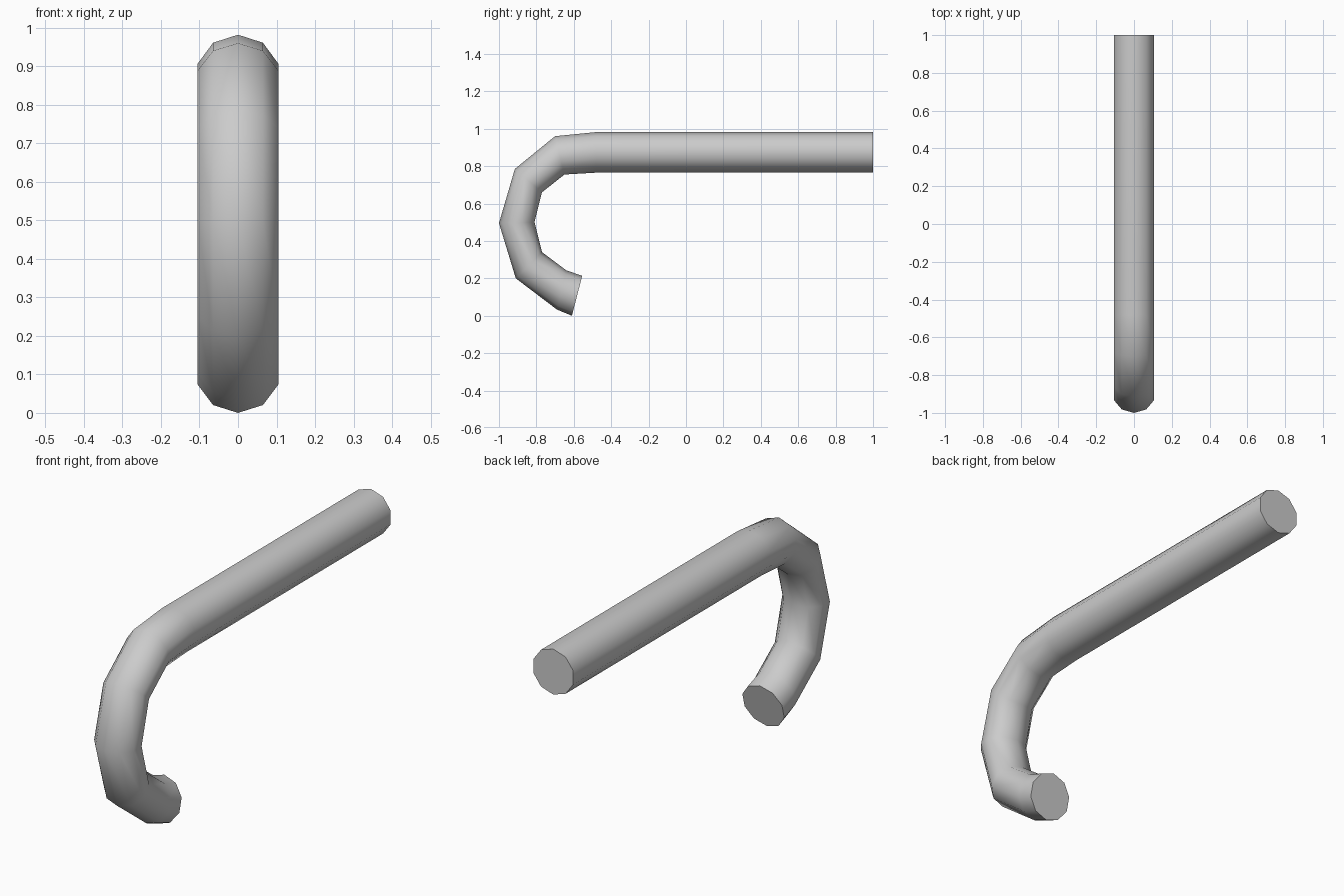
import bpy, bmesh, math
from mathutils import Vector

if "Cube" in bpy.data.objects:
    bpy.data.objects.remove(bpy.data.objects["Cube"])

SIDES, RADIUS = 10, 0.11

# Each station of the bent bar: outer (y, z) and inner (y, z) edge of its ring
stations = [
    ((1.0, 0.982), (1.0, 0.765)),
    ((-0.48, 0.982), (-0.48, 0.765)),
    ((-0.70, 0.96), (-0.65, 0.755)),
    ((-0.915, 0.785), (-0.77, 0.66)),
    ((-1.0, 0.495), (-0.81, 0.50)),
    ((-0.91, 0.20), (-0.77, 0.34)),
    ((-0.69, 0.033), (-0.64, 0.243)),
    ((-0.61, 0.0), (-0.555, 0.213)),
]

# Hooked bar: ten-sided rings bridged along the path
bm = bmesh.new()
rings = []
for outer, inner in stations:
    o, i = Vector((0, *outer)), Vector((0, *inner))
    mid, half = (o + i) / 2, (o - i) / 2
    ring = []
    for k in range(SIDES):
        a = math.tau * k / SIDES
        ring.append(bm.verts.new(mid + half * math.cos(a) + Vector((RADIUS * math.sin(a), 0, 0))))
    rings.append(ring)
for a, b in zip(rings, rings[1:]):
    for k in range(SIDES):
        n = (k + 1) % SIDES
        bm.faces.new((a[k], a[n], b[n], b[k]))

# End caps
bm.faces.new(rings[0][::-1])
bm.faces.new(rings[-1])
bmesh.ops.recalc_face_normals(bm, faces=bm.faces)

mesh = bpy.data.meshes.new("hooked_bar")
bm.to_mesh(mesh)
bm.free()
bar = bpy.data.objects.new("hooked_bar", mesh)
bpy.context.collection.objects.link(bar)

# Smooth sides, crisp ends
bpy.context.view_layer.objects.active = bar
bar.select_set(True)
bpy.ops.object.shade_smooth_by_angle(angle=math.radians(60))
